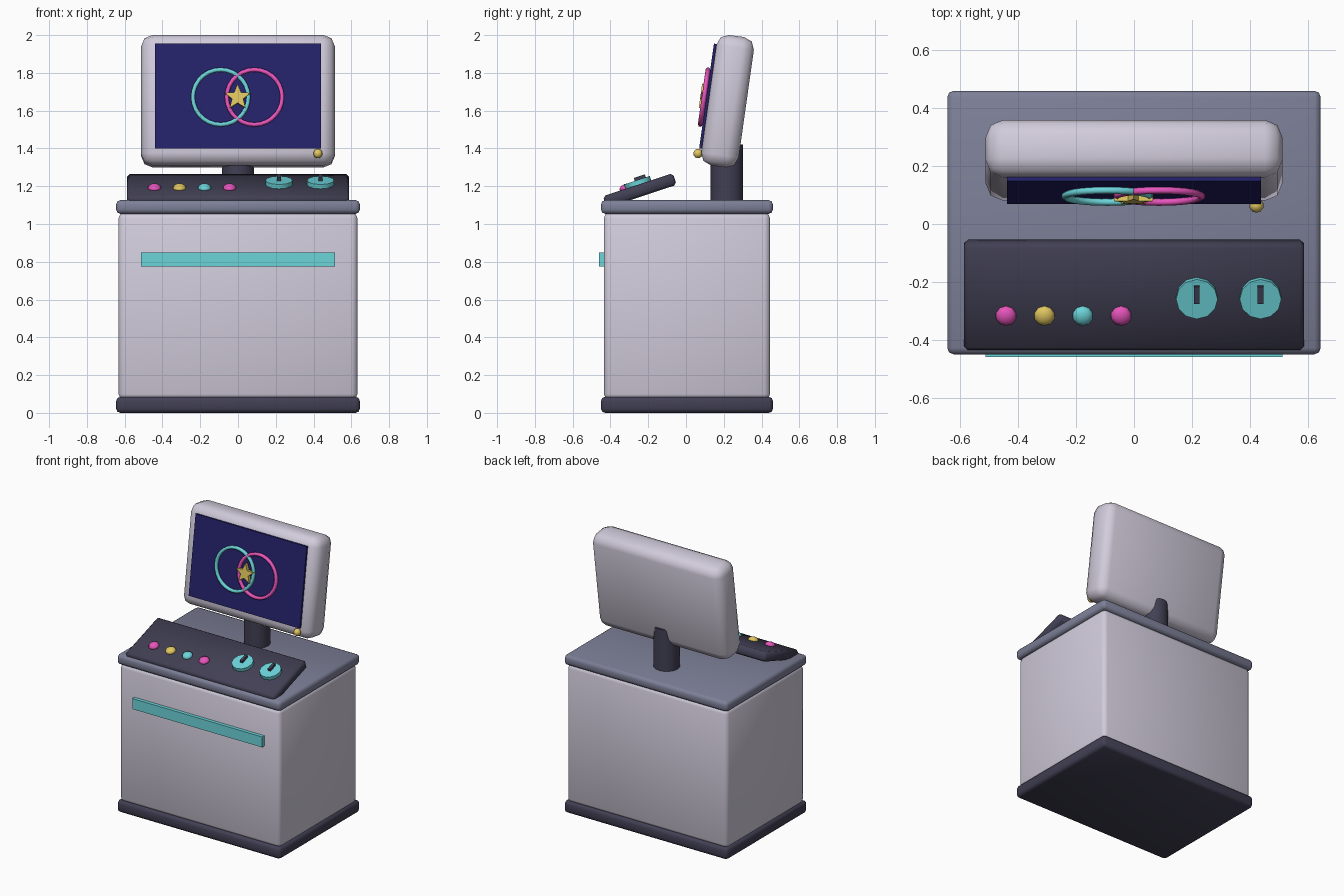
import bpy, bmesh, math
from mathutils import Matrix, Vector

cube = bpy.data.objects.get("Cube")
if cube:
    bpy.data.objects.remove(cube, do_unlink=True)


def material(name, rgb):
    m = bpy.data.materials.new(name)
    m.use_nodes = True
    m.diffuse_color = (*rgb, 1)
    m.node_tree.nodes["Principled BSDF"].inputs["Base Color"].default_value = (*rgb, 1)
    return m


SHELL = material("pale lilac grey", (0.64, 0.60, 0.71))
SLATE = material("slate grey", (0.205, 0.216, 0.314))
DARK = material("dark charcoal", (0.053, 0.050, 0.087))
NAVY = material("navy", (0.018, 0.015, 0.145))
TEAL = material("teal", (0.15, 0.66, 0.70))
PINK = material("pink", (0.80, 0.09, 0.50))
GOLD = material("gold", (0.75, 0.57, 0.12))


def frame(loc, tilt):
    """Local frame tilted about the x axis."""
    return Matrix.Translation(loc) @ Matrix.Rotation(tilt, 4, "X")


WORLD = Matrix.Translation((0, 0.005, 0))
MONITOR = frame((0, 0.22, 1.65), -0.14)
CONSOLE = frame((0, -0.245, 1.177), 0.32)


def finish(bm, name, mat, base, smooth=None):
    """Turn a bmesh into a named object placed in the given frame."""
    bmesh.ops.recalc_face_normals(bm, faces=bm.faces)
    mesh = bpy.data.meshes.new(name)
    bm.to_mesh(mesh)
    bm.free()
    mesh.materials.append(mat)
    ob = bpy.data.objects.new(name, mesh)
    bpy.context.collection.objects.link(ob)
    ob.matrix_world = base
    if smooth:
        bpy.ops.object.select_all(action="DESELECT")
        ob.select_set(True)
        bpy.context.view_layer.objects.active = ob
        bpy.ops.object.shade_smooth_by_angle(angle=math.radians(smooth))
    return ob


def box(name, size, loc, mat, base=WORLD, bevel=0.0, segments=2):
    bm = bmesh.new()
    bmesh.ops.create_cube(bm, size=1, matrix=Matrix.Translation(loc) @ Matrix.Diagonal((*size, 1)))
    if bevel:
        bmesh.ops.bevel(bm, geom=bm.edges[:], offset=bevel, segments=segments,
                        profile=0.5, affect="EDGES")
    return finish(bm, name, mat, base, 50 if bevel else None)


def cylinder(name, radius, depth, loc, mat, base=WORLD, sides=12):
    bm = bmesh.new()
    bmesh.ops.create_cone(bm, cap_ends=True, segments=sides, radius1=radius, radius2=radius,
                          depth=depth, matrix=Matrix.Translation(loc))
    return finish(bm, name, mat, base, 40)


def ball(name, radius, loc, mat, base, squash=1.0):
    bm = bmesh.new()
    bmesh.ops.create_uvsphere(bm, u_segments=10, v_segments=6, radius=radius,
                              matrix=Matrix.Translation(loc) @ Matrix.Diagonal((1, 1, squash, 1)))
    return finish(bm, name, mat, base, 60)


def ring(name, major, minor, loc, mat, base, steps=28, sides=6):
    """Torus standing in the local xz plane, spun from a small circle."""
    bm = bmesh.new()
    turn = Matrix.Translation((major, 0, 0))
    verts = bmesh.ops.create_circle(bm, segments=sides, radius=minor, matrix=turn)["verts"]
    edges = list({e for v in verts for e in v.link_edges})
    bmesh.ops.spin(bm, geom=verts + edges, cent=(0, 0, 0), axis=(0, 1, 0),
                   angle=math.tau, steps=steps, use_duplicate=False)
    # The section circle lies in xy; spinning about y sweeps it into a torus.
    bmesh.ops.remove_doubles(bm, verts=bm.verts, dist=0.0005)
    bmesh.ops.translate(bm, verts=bm.verts, vec=loc)
    return finish(bm, name, mat, base, 80)


def star(name, outer, inner, depth, loc, mat, base):
    bm = bmesh.new()
    verts = []
    for i in range(10):
        r = inner if i % 2 else outer
        a = math.pi / 2 + i * math.pi / 5
        verts.append(bm.verts.new(Vector(loc) + Vector((r * math.cos(a), 0, r * math.sin(a)))))
    face = bm.faces.new(verts)
    out = bmesh.ops.extrude_face_region(bm, geom=[face])["geom"]
    bmesh.ops.translate(bm, vec=(0, -depth, 0),
                        verts=[g for g in out if isinstance(g, bmesh.types.BMVert)])
    return finish(bm, name, mat, base)


# Cabinet
box("base_plinth", (1.29, 0.91, 0.085), (0, 0, 0.0425), DARK, bevel=0.022)
box("cabinet_body", (1.265, 0.88, 0.99), (0, 0, 0.565), SHELL, bevel=0.03)
box("counter_top", (1.29, 0.91, 0.072), (0, 0, 1.09), SLATE, bevel=0.022)
box("front_stripe", (1.025, 0.03, 0.075), (0, -0.45, 0.812), TEAL)

# Sloping control console
TOP = 0.0325
box("control_console", (1.175, 0.39, 2 * TOP), (0, 0, 0), DARK, CONSOLE, bevel=0.014, segments=1)
for i, mat in enumerate((PINK, GOLD, TEAL, PINK)):
    ball(f"button_{i + 1}", 0.036, (-0.442 + 0.1325 * i, -0.064, TOP + 0.004), mat, CONSOLE, 0.6)
for side, x in (("right", 0.217), ("left", 0.437)):
    cylinder(f"{side}_dial", 0.072, 0.024, (x, 0.003, TOP + 0.012), TEAL, CONSOLE)
    box(f"{side}_dial_pointer", (0.02, 0.062, 0.02), (x, 0.022, TOP + 0.031), DARK, CONSOLE)

# Monitor on its post
cylinder("monitor_post", 0.086, 0.3, (0, 0.212, 1.272), DARK, sides=16)
box("monitor_shell", (1.025, 0.2, 0.697), (0, 0, 0), SHELL, MONITOR, bevel=0.06)
box("screen", (0.878, 0.02, 0.56), (0, -0.104, 0.012), NAVY, MONITOR)
for name, x, mat in (("right", -0.092, TEAL), ("left", 0.087, PINK)):
    ring(f"{name}_screen_ring", 0.147, 0.0125, (x, -0.126, 0.004), mat, MONITOR)
star("screen_star", 0.071, 0.031, 0.024, (-0.002, -0.122, 0.002), GOLD, MONITOR)
ball("power_light", 0.025, (0.423, -0.116, -0.296), GOLD, MONITOR)
